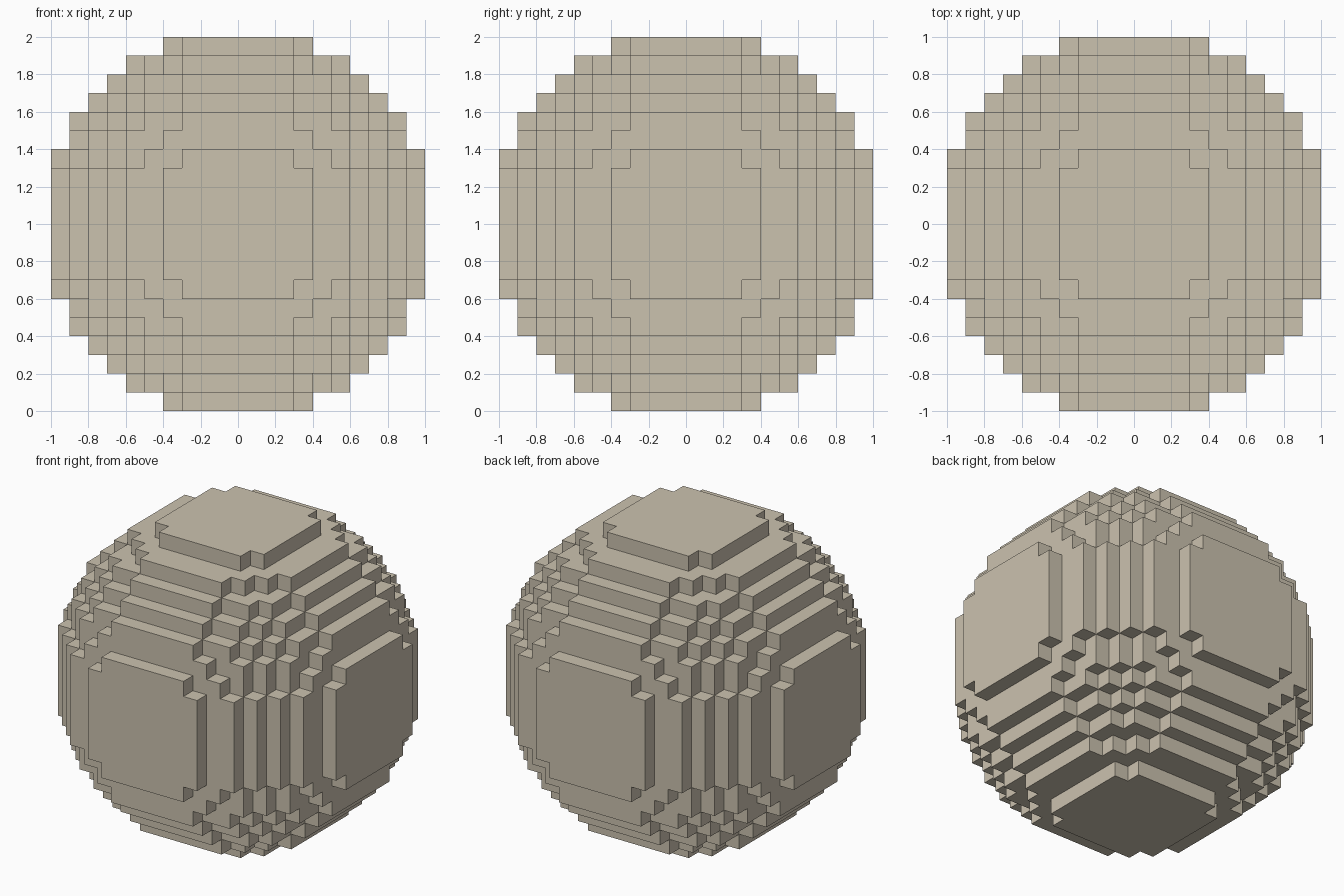
import bpy, bmesh
from mathutils import Vector

if "Cube" in bpy.data.objects:
    bpy.data.objects.remove(bpy.data.objects["Cube"])

N = 10            # blocks per radius
S = 0.1           # block size
LIMIT = 110.25    # squared radius of 10.5 blocks


def filled(i, j, k):
    """True when the block centre lies inside the ball."""
    return sum((c + 0.5) ** 2 for c in (i, j, k)) <= LIMIT and all(-N <= c < N for c in (i, j, k))


# Flat stone colour
stone = bpy.data.materials.new("warm stone")
stone.diffuse_color = (0.60, 0.54, 0.43, 1)
stone.use_nodes = True
stone.node_tree.nodes["Principled BSDF"].inputs["Base Color"].default_value = stone.diffuse_color

# Block ball: one quad for every exposed block side
bm = bmesh.new()
cells = range(-N, N)
for i in cells:
    for j in cells:
        for k in cells:
            if not filled(i, j, k):
                continue
            centre = Vector((i + 0.5, j + 0.5, k + 0.5))
            for axis in range(3):
                for sign in (-1, 1):
                    near = [i, j, k]
                    near[axis] += sign
                    if filled(*near):
                        continue
                    n, u, v = Vector(), Vector(), Vector()
                    n[axis] = sign * 0.5
                    u[(axis + 1) % 3] = 0.5
                    v[(axis + 2) % 3] = 0.5 * sign
                    corners = (-u - v, u - v, u + v, v - u)
                    bm.faces.new([bm.verts.new((centre + n + c) * S + Vector((0, 0, 1)))
                                  for c in corners])

# Weld the block sides into one closed shell
bmesh.ops.remove_doubles(bm, verts=bm.verts, dist=0.001)
bmesh.ops.recalc_face_normals(bm, faces=bm.faces)
mesh = bpy.data.meshes.new("block_sphere")
bm.to_mesh(mesh)
bm.free()
mesh.materials.append(stone)
bpy.context.collection.objects.link(bpy.data.objects.new("block_sphere", mesh))
